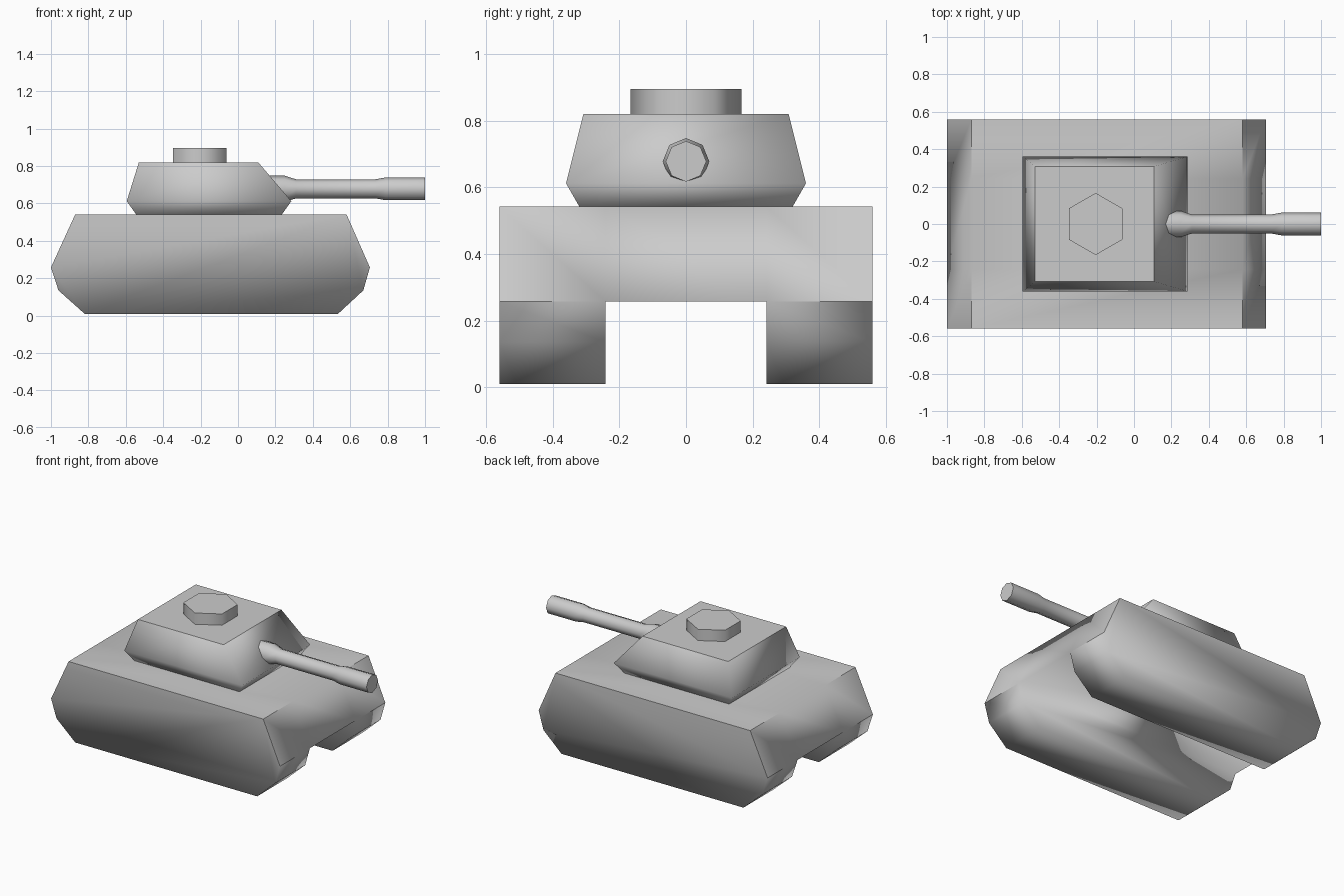
import bpy, bmesh
from math import sin, cos, pi, radians
from mathutils import Vector

if "Cube" in bpy.data.objects:
    bpy.data.objects.remove(bpy.data.objects["Cube"])


def finish(name, bm, is_sharp):
    """Smooth shade everything, keeping the chosen creases sharp."""
    bmesh.ops.recalc_face_normals(bm, faces=bm.faces)
    for f in bm.faces:
        f.smooth = True
    for e in bm.edges:
        if e.calc_face_angle(0) > radians(20) and is_sharp(e):
            e.smooth = False
    me = bpy.data.meshes.new(name)
    bm.to_mesh(me)
    bm.free()
    ob = bpy.data.objects.new(name, me)
    bpy.context.collection.objects.link(ob)
    return ob


def loft(name, rings, is_sharp):
    """Skin a list of equal-sized rings and cap both ends."""
    bm = bmesh.new()
    vs = [[bm.verts.new(p) for p in r] for r in rings]
    n = len(vs[0])
    for a, b in zip(vs, vs[1:]):
        for i in range(n):
            j = (i + 1) % n
            bm.faces.new((a[i], a[j], b[j], b[i]))
    bm.faces.new(vs[0])
    bm.faces.new(vs[-1])
    return finish(name, bm, is_sharp)


# Hull with two tracks: side profile (x, z), swept across four stations in y
profile = [(-0.87, 0.542), (0.58, 0.542), (0.705, 0.258), (0.67, 0.135),
           (0.535, 0.01), (-0.82, 0.01), (-0.96, 0.135), (-1.0, 0.258)]
bm = bmesh.new()
st = [[bm.verts.new((x, y, z)) for x, z in profile]
      for y in (-0.56, -0.242, 0.242, 0.56)]
for k in range(3):
    a, b = st[k], st[k + 1]
    for i in ((7, 0, 1) if k == 1 else range(8)):   # no lower belt between tracks
        j = (i + 1) % 8
        bm.faces.new((a[i], a[j], b[j], b[i]))
bm.faces.new((st[1][2], st[1][7], st[2][7], st[2][2]))  # belly
for s in (st[0], st[3]):                                # outer sides
    bm.faces.new(s)
for s in (st[1], st[2]):                                # inner track walls
    bm.faces.new(s[2:])
finish("hull_and_tracks", bm,
       lambda e: all(v.co.z > 0.25 for v in e.verts)
       and not all(abs(abs(v.co.y) - 0.242) < 0.01 for v in e.verts))


# Turret: rectangular rings, crisp roof and base rims
def rect(x0, x1, y, z):
    return [(x0, -y, z), (x1, -y, z), (x1, y, z), (x0, y, z)]


def flat_rim(e):
    zs = [v.co.z for v in e.verts]
    return abs(zs[0] - zs[1]) < 1e-4 and any(abs(f.normal.z) > 0.99 for f in e.link_faces)


loft("turret", [rect(-0.545, 0.235, 0.32, 0.542),
                rect(-0.595, 0.285, 0.36, 0.612),
                rect(-0.53, 0.108, 0.308, 0.82)], flat_rim)

# Hexagonal hatch on the roof
loft("hatch", [[(-0.205 + 0.166 * sin(i * pi / 3), 0.166 * cos(i * pi / 3), z)
                for i in range(6)] for z in (0.82, 0.896)], flat_rim)

# Eight-sided gun barrel with flared base and muzzle
stations = [(0.10, 0.07), (0.25, 0.07), (0.31, 0.051),
            (0.735, 0.051), (0.79, 0.061), (1.0, 0.061)]
loft("gun_barrel", [[(x, r * sin(i * pi / 4), 0.678 + r * cos(i * pi / 4))
                     for i in range(8)] for x, r in stations],
     lambda e: any(abs(f.normal.x) > 0.99 for f in e.link_faces))
